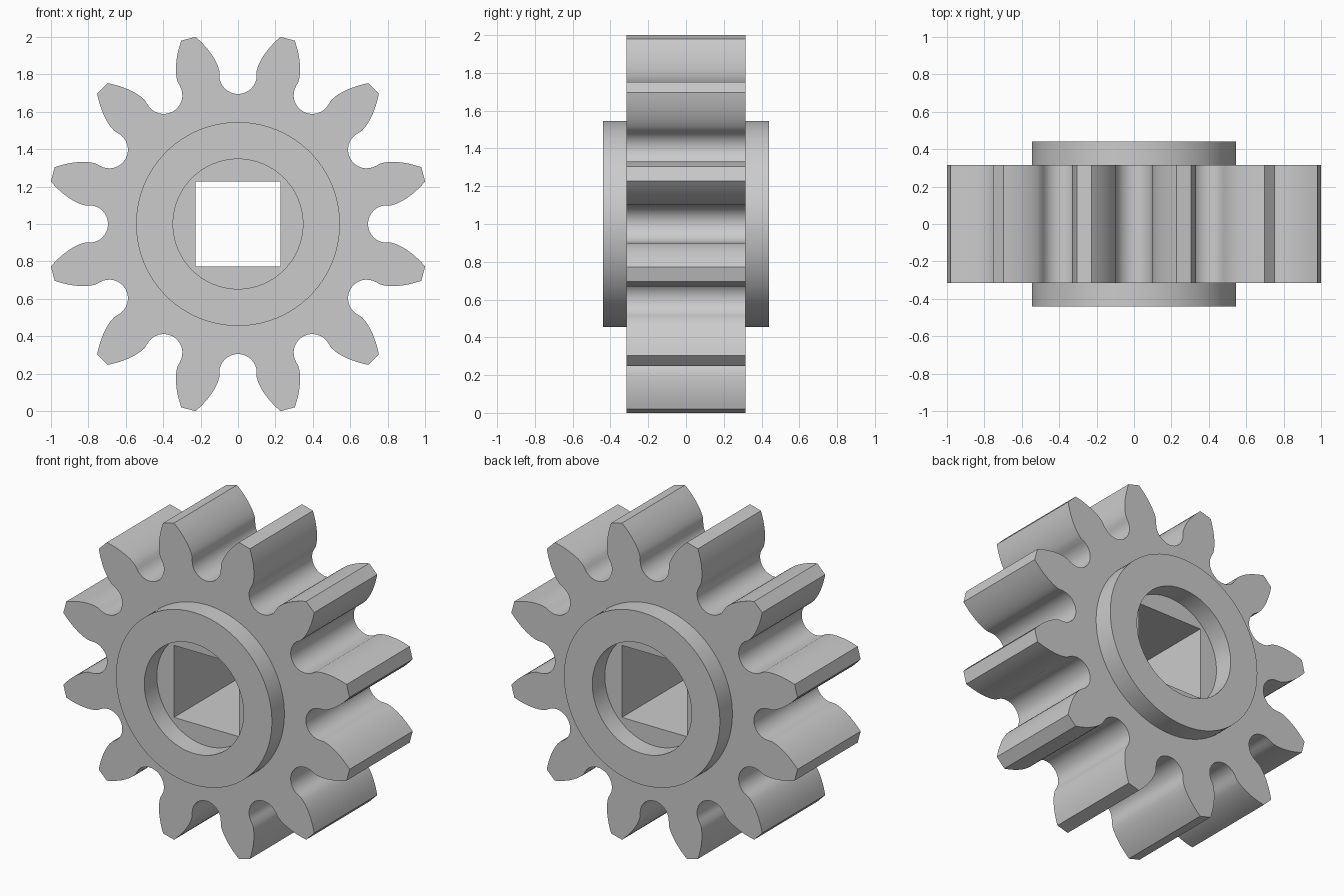
import bpy, bmesh, math
from mathutils import Vector

if "Cube" in bpy.data.objects:
    bpy.data.objects.remove(bpy.data.objects["Cube"])

TEETH = 12
TIP_R, BASE_R, ROOT_R = 1.026, 0.826, 0.695
SLOT_W = 0.1            # half width of the slot between two teeth
BODY_Y, HUB_Y = 0.315, 0.44
HUB_R, BORE_R, SQUARE = 0.545, 0.347, 0.2275


def circle(r, n=96):
    return [(r * math.cos(2 * math.pi * i / n), r * math.sin(2 * math.pi * i / n)) for i in range(n)]


def gear_profile():
    # half of one gap: (distance along the gap axis, half width)
    half = []
    cy = ROOT_R + SLOT_W
    for i in range(9):                       # round root
        a = math.pi / 2 * i / 8
        half.append((cy - SLOT_W * math.cos(a), SLOT_W * math.sin(a)))
    start = math.asin(SLOT_W / BASE_R)       # involute flank
    for i in range(9):
        r = BASE_R + (TIP_R - BASE_R) * i / 8
        p = math.acos(BASE_R / r)
        a = start + math.tan(p) - p
        half.append((r * math.cos(a), r * math.sin(a)))
    gap = [(u, -v) for u, v in reversed(half[1:])] + half
    pts = []
    for k in range(TEETH):
        t = 2 * math.pi * k / TEETH
        c, s = math.cos(t), math.sin(t)
        pts += [(u * c - v * s, u * s + v * c) for u, v in gap]
    return pts


bm = bmesh.new()


def loop(pts, y):
    vs = [bm.verts.new((x, y, z + 1)) for x, z in pts]
    return [bm.edges.new((vs[i], vs[(i + 1) % len(vs)])) for i in range(len(vs))]


def flat_ring(outer, inner, y):
    bmesh.ops.triangle_fill(bm, edges=loop(outer, y) + loop(inner, y),
                            use_beauty=True, normal=Vector((0, 1, 0)))


def wall(pts, y0, y1):
    bmesh.ops.bridge_loops(bm, edges=loop(pts, y0) + loop(pts, y1))


gear, hub, bore = gear_profile(), circle(HUB_R), circle(BORE_R)
square = [(-SQUARE, -SQUARE), (SQUARE, -SQUARE), (SQUARE, SQUARE), (-SQUARE, SQUARE)]

# toothed rim and square shaft hole
wall(gear, -BODY_Y, BODY_Y)
wall(square, -BODY_Y, BODY_Y)

# both sides: gear face, raised hub ring, recessed floor round the shaft hole
for s in (-1, 1):
    flat_ring(gear, hub, s * BODY_Y)
    wall(hub, s * BODY_Y, s * HUB_Y)
    flat_ring(hub, bore, s * HUB_Y)
    wall(bore, s * HUB_Y, s * BODY_Y)
    flat_ring(bore, square, s * BODY_Y)

bmesh.ops.remove_doubles(bm, verts=bm.verts[:], dist=1e-5)
bmesh.ops.recalc_face_normals(bm, faces=bm.faces[:])

mesh = bpy.data.meshes.new("gear_wheel")
bm.to_mesh(mesh)
bm.free()
obj = bpy.data.objects.new("gear_wheel", mesh)
bpy.context.collection.objects.link(obj)

mat = bpy.data.materials.new("light_grey")
mat.diffuse_color = (0.6, 0.6, 0.6, 1)
mat.use_nodes = True
mat.node_tree.nodes["Principled BSDF"].inputs["Base Color"].default_value = mat.diffuse_color
mesh.materials.append(mat)

bpy.context.view_layer.objects.active = obj
obj.select_set(True)
bpy.ops.object.shade_smooth_by_angle(angle=math.radians(30))
